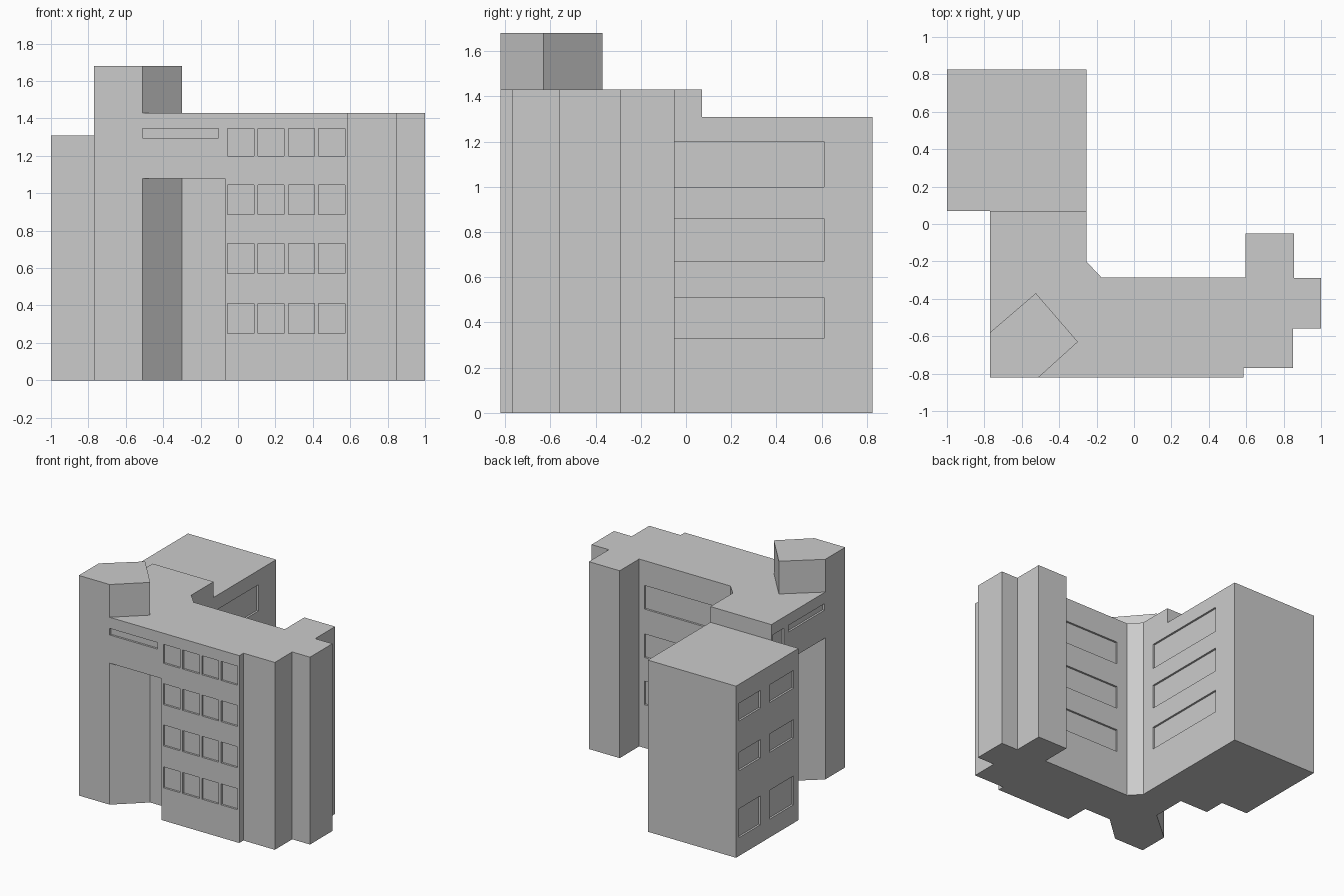
import bpy
import bmesh
from mathutils import Vector

cube = bpy.data.objects.get("Cube")
if cube:
    bpy.data.objects.remove(cube, do_unlink=True)

grey = bpy.data.materials.new("plain grey")
grey.use_nodes = True
COLOUR = (0.6, 0.6, 0.6, 1)
grey.diffuse_color = COLOUR
grey.node_tree.nodes["Principled BSDF"].inputs["Base Color"].default_value = COLOUR


def add_prism(bm, outline, z0, z1):
    """Extrude a counter-clockwise outline from z0 up to z1."""
    low = [bm.verts.new((x, y, z0)) for x, y in outline]
    high = [bm.verts.new((x, y, z1)) for x, y in outline]
    bm.faces.new(low[::-1])
    bm.faces.new(high)
    for i in range(len(low)):
        j = (i + 1) % len(low)
        bm.faces.new((low[i], low[j], high[j], high[i]))


def make_object(name, bm):
    mesh = bpy.data.meshes.new(name)
    bmesh.ops.recalc_face_normals(bm, faces=bm.faces)
    bm.to_mesh(mesh)
    bm.free()
    mesh.materials.append(grey)
    obj = bpy.data.objects.new(name, mesh)
    bpy.context.collection.objects.link(obj)
    return obj


def prism(name, outline, z0, z1):
    bm = bmesh.new()
    add_prism(bm, outline, z0, z1)
    return make_object(name, bm)


def rect(x0, y0, x1, y1):
    return [(x0, y0), (x1, y0), (x1, y1), (x0, y1)]


def combine(target, other, operation):
    """Apply a boolean and discard the helper object."""
    mod = target.modifiers.new(operation, 'BOOLEAN')
    mod.operation = operation
    mod.solver = 'EXACT'
    mod.object = other
    bpy.context.view_layer.objects.active = target
    bpy.ops.object.modifier_apply(modifier=mod.name)
    bpy.data.objects.remove(other, do_unlink=True)


def add_window(bm, axis, wall, out, a0, a1, z0, z1, depth=0.015):
    """Cutter for a shallow recess in a wall facing along x or y."""
    w0, w1 = sorted((wall - out * depth, wall + out * 0.03))
    box = rect(w0, a0, w1, a1) if axis == 'x' else rect(a0, w0, a1, w1)
    add_prism(bm, box, z0, z1)


FRONT, LEFT, COURT_X, COURT_Y = -0.82, -0.77, -0.255, -0.285
ROOF, PORCH = 1.43, 1.08

# Main wing: L-shaped, with stepped stair towers at the far end
main = prism("building", [
    (LEFT, FRONT), (0.585, FRONT), (0.585, -0.77), (0.85, -0.77),
    (0.85, -0.56), (1, -0.56), (1, -0.29), (0.855, -0.29),
    (0.855, -0.05), (0.595, -0.05), (0.595, COURT_Y), (-0.175, COURT_Y),
    (COURT_X, -0.2), (COURT_X, 0.07), (LEFT, 0.07)], 0, ROOF)

# Open porches either side of the corner tower
for area in (rect(-0.6, -1, -0.07, -0.63), rect(-1, -0.65, -0.525, -0.1)):
    combine(main, prism("porch_cutter", area, -0.1, PORCH), 'DIFFERENCE')

# Corner tower rising above the roof
tower = prism("corner_tower", [
    (LEFT, FRONT), (-0.51, FRONT), (-0.30, -0.63), (-0.525, -0.37),
    (LEFT, -0.58)], 0, 1.68)
combine(main, tower, 'UNION')

# Lower rear block
rear = prism("rear_block", rect(-1, 0.07, COURT_X, 0.825), 0, 1.31)
combine(main, rear, 'UNION')

# Windows
bm = bmesh.new()
ROWS = [(0.25, 0.41), (0.57, 0.73), (0.885, 1.045), (1.2, 1.345)]
for z0, z1 in ROWS:
    for col in range(4):
        x = -0.055 + col * 0.162
        add_window(bm, 'y', FRONT, -1, x, x + 0.14, z0, z1)
    add_window(bm, 'x', LEFT, -1, -0.08, 0.05, z0, z1)

# Slim strips above the porches
add_window(bm, 'y', FRONT, -1, -0.51, -0.105, 1.295, 1.345)
add_window(bm, 'x', LEFT, -1, -0.57, -0.135, 1.295, 1.345)

# Long bands facing the courtyard
for z0, z1 in [(0.33, 0.51), (0.67, 0.86), (1.0, 1.2)]:
    add_window(bm, 'x', COURT_X, 1, -0.09, 0.61, z0, z1)
for z0, z1 in [(0.33, 0.51), (0.69, 0.87), (1.06, 1.24)]:
    add_window(bm, 'y', COURT_Y, 1, -0.08, 0.55, z0, z1)

# Paired windows on the outer side of the rear block
for z0, z1 in [(0.14, 0.36), (0.65, 0.79), (1.03, 1.165)]:
    for y0, y1 in [(0.13, 0.42), (0.53, 0.79)]:
        add_window(bm, 'x', -1, -1, y0, y1, z0, z1)
combine(main, make_object("window_cutter", bm), 'DIFFERENCE')

# Merge leftover coplanar faces
bm = bmesh.new()
bm.from_mesh(main.data)
bmesh.ops.remove_doubles(bm, verts=bm.verts, dist=0.0005)
bmesh.ops.dissolve_limit(bm, angle_limit=0.01, verts=bm.verts, edges=bm.edges)
bm.to_mesh(main.data)
bm.free()
